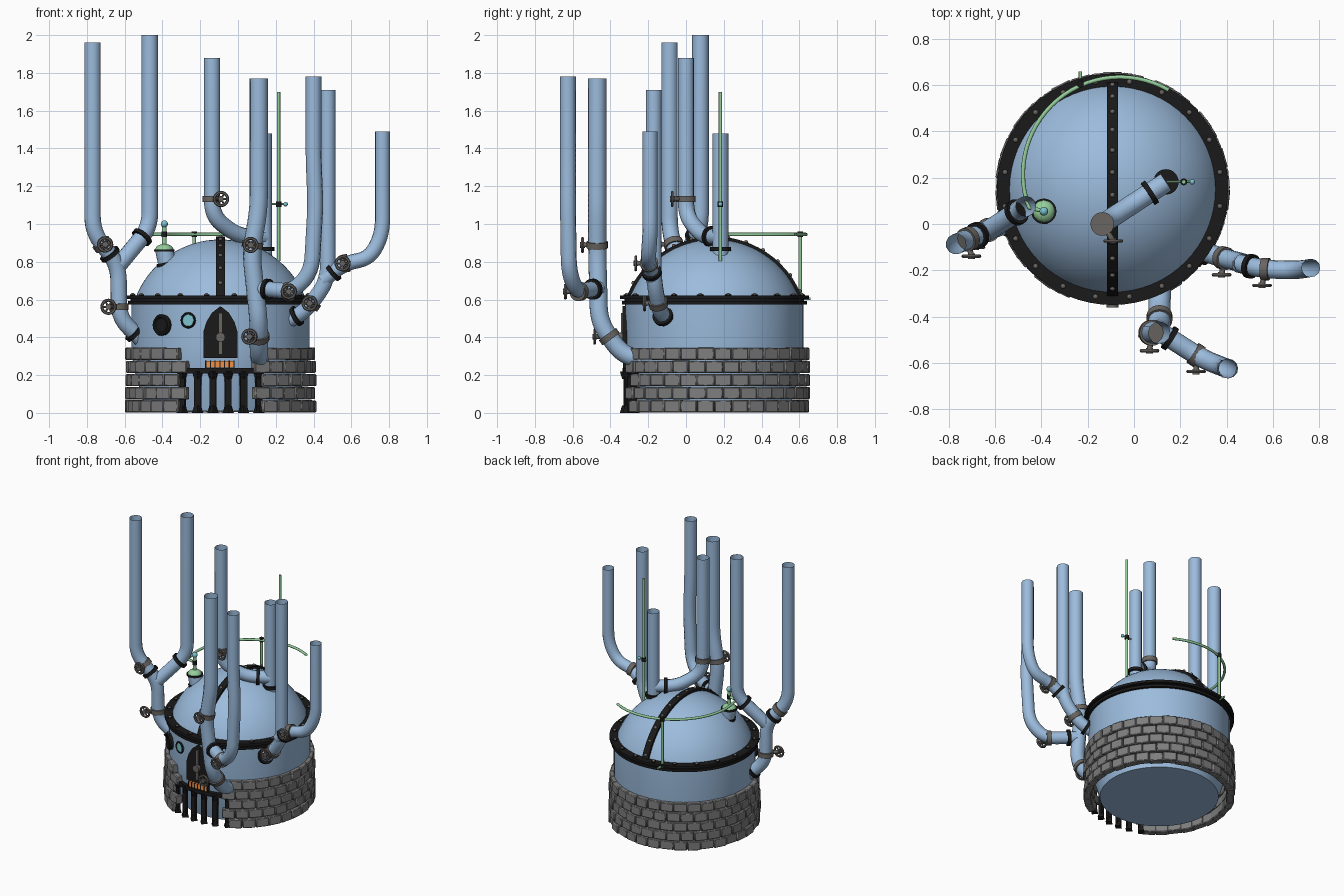
import bpy, bmesh, math, random
from math import sin, cos, pi, radians
from mathutils import Vector, Matrix

if "Cube" in bpy.data.objects:
    bpy.data.objects.remove(bpy.data.objects["Cube"])
random.seed(4)
CX, CY, R = -0.093, 0.15, 0.472      # vessel axis and radius
AX = Matrix.Translation((CX, CY, 0))
UP, FRONT = Vector((0, 0, 1)), Vector((0, -1, 0))

def mat(name, *c):
    m = bpy.data.materials.new(name)
    m.diffuse_color = (*c, 1)
    m.use_nodes = True
    m.node_tree.nodes["Principled BSDF"].inputs["Base Color"].default_value = m.diffuse_color
    return m
BLUE, BLACK = mat("blue_steel", .33, .5, .72), mat("black_iron", .01, .01, .01)
GREY, STONE = mat("grey_metal", .14, .13, .12), mat("stone", .21, .21, .21)
GREEN, CYAN, ORANGE = mat("copper_green", .3, .62, .33), mat("cyan_glass", .2, .55, .62), mat("glow", .9, .28, .06)

def align(p, d):
    return Matrix.Translation(p) @ Vector(d).to_track_quat('Z', 'Y').to_matrix().to_4x4()

def surf(x, z):
    """Point and outward normal on the front of the vessel."""
    s = (x - CX) / R
    n = Vector((s, -math.sqrt(1 - s * s), 0))
    return Vector((CX, CY, z)) + n * R, n

def finish(name, me, material, angle):
    me.materials.clear()
    me.materials.append(material)
    me.polygons.foreach_set("use_smooth", [True] * len(me.polygons))
    me.set_sharp_from_angle(angle=radians(angle))
    ob = bpy.data.objects.new(name, me)
    bpy.context.collection.objects.link(ob)
    return ob

class Part:
    def __init__(self, name, material):
        self.name, self.material, self.bm = name, material, bmesh.new()
    def box(self, size, m):
        bmesh.ops.create_cube(self.bm, size=1, matrix=m @ Matrix.Diagonal((*size, 1)))
    def rod(self, a, b, r, n=16, r2=None):
        a, b = Vector(a), Vector(b)
        bmesh.ops.create_cone(self.bm, cap_ends=True, segments=n, radius1=r, radius2=r2 or r,
                              depth=(b - a).length, matrix=align((a + b) / 2, b - a))
    def disc(self, p, d, r, depth, n=24):
        d = Vector(d).normalized() * depth / 2
        self.rod(Vector(p) - d, Vector(p) + d, r, n)
    def ball(self, p, r, flat=1):
        bmesh.ops.create_uvsphere(self.bm, u_segments=12, v_segments=8, radius=r,
                                  matrix=Matrix.Translation(p) @ Matrix.Diagonal((1, 1, flat, 1)))
    def lathe(self, prof, m, n=64, closed=False):
        rings = [[self.bm.verts.new(m @ Vector((r * cos(2 * pi * i / n), r * sin(2 * pi * i / n), z)))
                  for i in range(n)] for r, z in prof]
        for k in range(len(rings) if closed else len(rings) - 1):
            a, b = rings[k], rings[(k + 1) % len(rings)]
            for i in range(n):
                j = (i + 1) % n
                self.bm.faces.new((a[i], a[j], b[j], b[i]))
        if not closed:
            self.bm.faces.new(rings[0])
            self.bm.faces.new(rings[-1])
    def torus(self, p, d, big, r):
        self.lathe([(big + r * cos(t * pi / 3), r * sin(t * pi / 3)) for t in range(6)], align(p, d), 20, True)
    def prism(self, outline, y, depth):
        f = self.bm.faces.new([self.bm.verts.new((x, y, z)) for x, z in outline])
        g = bmesh.ops.extrude_face_region(self.bm, geom=[f])['geom']
        bmesh.ops.translate(self.bm, vec=(0, depth, 0), verts=[v for v in g if isinstance(v, bmesh.types.BMVert)])
    def done(self):
        bmesh.ops.recalc_face_normals(self.bm, faces=self.bm.faces)
        me = bpy.data.meshes.new(self.name)
        self.bm.to_mesh(me)
        self.bm.free()
        return finish(self.name, me, self.material, 35)

def tube(name, pts, r, material):
    """Open-ended round tube along a polyline."""
    cu = bpy.data.curves.new(name + "_path", 'CURVE')
    cu.dimensions, cu.bevel_depth, cu.bevel_resolution = '3D', r, 4
    sp = cu.splines.new('POLY')
    sp.points.add(len(pts) - 1)
    for b, p in zip(sp.points, pts):
        b.co = (*p, 1)
    ob = bpy.data.objects.new(name + "_path", cu)
    bpy.context.collection.objects.link(ob)
    bpy.context.view_layer.update()
    me = bpy.data.meshes.new_from_object(ob.evaluated_get(bpy.context.evaluated_depsgraph_get()))
    bpy.data.objects.remove(ob)
    finish(name, me, material, 50)

# Boiler body with a spherical cap dome
DOME, DR = Vector((CX, CY, 0.436)), 0.482
p = Part("boiler", BLUE)
p.lathe([(0.395, 0.01), (0.46, 0.24), (R, 0.35), (R, 0.6)] +
        [(DR * sin(radians(a)), DOME.z + DR * cos(radians(a))) for a in range(69, 0, -4)], AX)
p.done()

# Riveted flange and dome strap
p, q = Part("flange_and_strap", BLACK), Part("rivets", GREY)
for z, r in ((0.583, 0.49), (0.597, 0.475), (0.612, 0.5)):
    p.disc((CX, CY, z), UP, r, 0.018, 64)
for i in range(20):
    v = AX @ Vector((0.47 * cos((i + .5) * pi / 10), 0.47 * sin((i + .5) * pi / 10), 0.623))
    p.disc(v, UP, 0.017, 0.008, 6)
    q.ball(v, 0.012)
for i in range(24):
    a = radians(-68 + (i + 0.5) * 136 / 24)
    n = Vector((0, sin(a), cos(a)))
    p.box((0.048, 0.051, 0.03), align(DOME + n * DR, n))
    if i % 2:
        q.ball(DOME + n * (DR + 0.015), 0.011)
p.done()
q.done()

# Stone ring wall in staggered courses, open at the front
p = Part("stone_wall", STONE)
n, h = 34, 0.0695
for c in range(5):
    for i in range(n):
        a = (i + 0.5 * (c % 2)) * 2 * pi / n - pi
        if abs(a) > radians(25.5):
            p.box((0.09 + random.uniform(-.004, .003), 0.05, h - random.uniform(.003, .007)),
                  AX @ Matrix.Rotation(a, 4, 'Z') @ Matrix.Translation((0, random.uniform(-.006, .006) - 0.476, h * (c + 0.5))))
b = p.done().modifiers.new("worn_edges", 'BEVEL')
b.width, b.segments = 0.005, 1

# Front railing following the wall curve
p = Part("front_railing", BLACK)
for i in range(16):
    v, n = surf(-0.295 + i * 0.027, 0.223)
    p.box((0.032, 0.028, 0.028), align(v, n))
    if i % 3 == 0:
        v.z = 0.11
        p.box((0.036, 0.22, 0.02), align(v, n))
        for s in (-1, 1):
            p.rod(v + s * UP * 0.07, v + s * UP * 0.11, 0.018, 4, 0.03)
p.done()

# Pointed furnace door, latch and glowing grate
p = Part("furnace_door", BLACK)
half = [(0.09, 0.29), (0.09, 0.43), (0.075, 0.48), (0.045, 0.53), (0, 0.565)]
p.prism([(CX + x, z) for x, z in half] + [(CX - x, z) for x, z in half[-2::-1]], -0.335, 0.055)
for i in range(7):
    p.box((0.006, 0.036, 0.04), Matrix.Translation((CX - 0.078 + i * 0.025, -0.315, 0.258)))
p.done()
p = Part("door_latch", GREY)
p.box((0.02, 0.012, 0.22), Matrix.Translation((CX, -0.338, 0.42)))
p.disc((CX, -0.345, 0.4), FRONT, 0.025, 0.03)
p.done()
p = Part("grate_glow", ORANGE)
p.box((0.15, 0.03, 0.036), Matrix.Translation((CX, -0.315, 0.258)))
p.done()

# Porthole and gauge
p, g = Part("porthole_and_gauge_rim", BLACK), Part("gauge_glass", CYAN)
v, n = surf(-0.397, 0.465)
p.disc(v, n, 0.055, 0.03)
p.torus(v + n * 0.015, n, 0.047, 0.01)
v, n = surf(-0.26, 0.49)
p.torus(v + n * 0.01, n, 0.036, 0.007)
g.disc(v, n, 0.034, 0.026)
p.done()
g.done()

# Chimney pipes: corners are rounded, last run is vertical; fittings sit at segment.fraction
flanges, valves = Part("pipe_flanges", BLACK), Part("valves", GREY)

def chimney(name, r, top, pts, joints, wheels):
    pts = [Vector(q) for q in pts]
    pts.append(Vector((pts[-1].x, pts[-1].y, top)))
    path = [pts[0]]
    for a, b, c in zip(pts, pts[1:], pts[2:]):
        u, w = [b + (e - b).normalized() * min(0.08, (e - b).length * 0.45) for e in (a, c)]
        path += [u * (1 - t) ** 2 + b * 2 * t * (1 - t) + w * t * t for t in [k / 6 for k in range(7)]]
    tube(name, path + [pts[-1]], r, BLUE)
    def at(s):
        a, b = pts[int(s)], pts[int(s) + 1]
        return a.lerp(b, s % 1), (b - a).normalized()
    for s in joints:
        flanges.disc(*at(s), r + 0.013, 0.022)
    for s, dx in wheels.items():
        v, d = at(s)
        w = v + Vector((dx, -r - 0.03, 0))
        valves.disc(v, d, r + 0.008, 0.034)
        valves.rod(v, w, 0.012)
        valves.torus(w, FRONT, 0.035, 0.008)
        valves.disc(w, FRONT, 0.015, 0.024)
        for k in range(3):
            e = Vector((cos(k * pi / 3), 0, sin(k * pi / 3))) * 0.035
            valves.rod(w - e, w + e, 0.005, 6)

chimney("left_pipe", .044, 1.96, [(-.5, .02, .38), (-.63, -.025, .5), (-.633, -.03, .78), (-.77, -.087, .96)],
        [.38, 2.33], {1.22: -.055, 2.62: .015})
chimney("left_branch", .044, 2.0, [(-.633, -.03, .78), (-.467, .077, .98)], [.75], {})
chimney("top_pipe", .042, 1.48, [(.138, .182, .8)], [.1], {})
chimney("top_branch", .043, 1.88, [(.138, .18, .93), (0, .09, .935), (-.137, 0, 1.04)], [.5], {2.11: .047})
chimney("front_pipe", .048, 1.77, [(.115, -.22, .28), (.11, -.34, .31), (.11, -.46, .48), (.07, -.47, .85), (.11, -.47, 1.08)],
        [], {1.55: -.05, 3.17: -.01})
chimney("front_branch", .042, 1.78, [(.11, -.465, .66), (.29, -.58, .64), (.39, -.62, .75), (.41, -.625, 1.1), (.4, -.625, 1.35)],
        [.25], {.88: 0})
chimney("right_pipe", .042, 1.71, [(.25, -.1, .48), (.36, -.14, .54), (.475, -.17, .7)], [.55], {1.25: -.01})
chimney("right_branch", .04, 1.49, [(.45, -.17, .7), (.56, -.195, .79), (.7, -.2, .82), (.765, -.19, .95)], [.5], {1.06: -.015})
flanges.done()
valves.done()

# Steam whistle, its curved copper line and the tall rod
W, POST, ROD = Vector((-.39, .055, .86)), Vector((-.232, .605, .945)), Vector((.215, .182, 1.105))
base = W + Vector((.03, 0, -.14))
p = Part("whistle_stub", BLUE)
p.rod(base, W, 0.048, 24)
p.done()
p = Part("whistle_fittings", BLACK)
p.disc(base.lerp(W, .5), W - base, 0.056, 0.016)
p.disc(W, UP, 0.055, 0.012)
for v in (W + UP * .085, POST, ROD):
    p.disc(v, UP, 0.015, 0.028)
p.done()
p = Part("whistle_and_rod", GREEN)
p.ball(W, 0.05, 0.7)
p.rod(W, W + UP * .125, 0.012)
p.rod(POST - UP * .36, POST, 0.009)
p.rod(POST - UP * .34, POST + Vector((0, .055, -.34)), 0.007)
p.rod(ROD - UP * .3, ROD + UP * .595, 0.009)
p.rod(ROD - Vector((.075, 0, 0)), ROD + Vector((.035, 0, 0)), 0.005, 8)
p.done()
tube("steam_line", [W + UP * .085] + [Vector((-.06 + .42 * cos(radians(a)), .215 + .42 * sin(radians(a)), .945))
                                      for a in range(200, 58, -5)], 0.009, GREEN)
p = Part("cyan_knobs", CYAN)
p.ball(W + UP * .14, 0.019)
p.ball(ROD + Vector((.037, 0, 0)), 0.012)
p.done()
